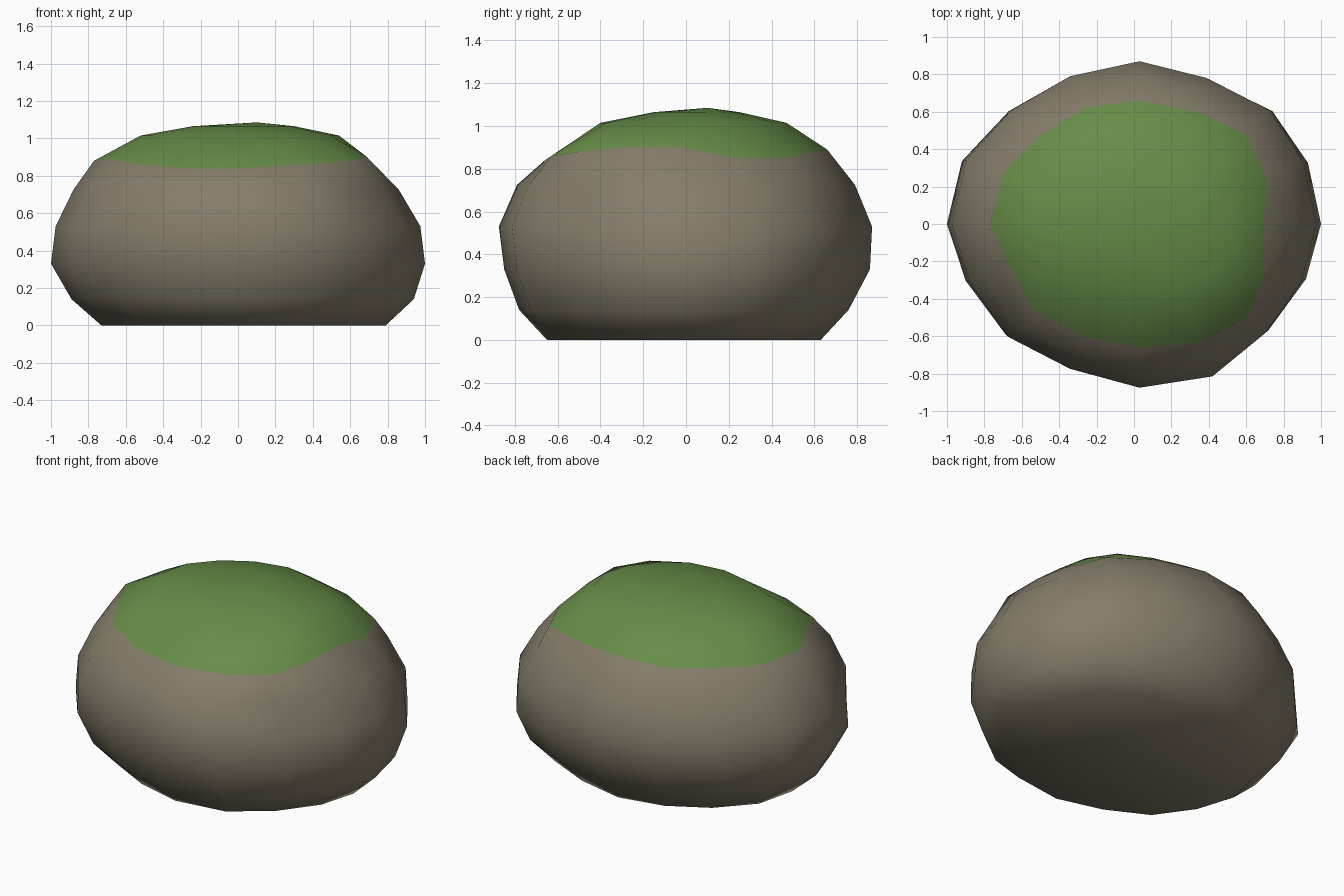
import bpy
import bmesh

cube = bpy.data.objects.get("Cube")
if cube:
    bpy.data.objects.remove(cube, do_unlink=True)


def make_material(name, colour):
    mat = bpy.data.materials.new(name)
    mat.use_nodes = True
    mat.diffuse_color = colour
    bsdf = mat.node_tree.nodes["Principled BSDF"]
    bsdf.inputs["Base Color"].default_value = colour
    bsdf.inputs["Roughness"].default_value = 0.9
    return mat


stone = make_material("stone_grey_brown", (0.235, 0.205, 0.147, 1))
moss = make_material("moss_green", (0.135, 0.265, 0.065, 1))

# Irregular plan outline, clockwise from the right-hand side
OUTLINE = [(-1, 0), (-.92, .34), (-.67, .61), (-.35, .79), (.03, .87), (.4, .78),
           (.74, .61), (.93, .33), (1, 0), (.92, -.3), (.72, -.58), (.43, -.81),
           (.03, -.87), (-.35, -.77), (-.69, -.6), (-.9, -.31)]

# Rings: height, then reach to -x, +x, front and back
STONE_RINGS = [(0, .73, .79, .65, .63), (.14, .89, .94, .78, .76),
               (.33, 1, 1, .85, .86), (.53, .975, .975, .875, .87),
               (.725, .88, .86, .79, .79)]
MOSS_RINGS = [(1.015, .52, .54, .4, .47), (1.065, .24, .3, .15, .25)]

# Wavy lower edge of the moss
MOSS_EDGE = [(-.77, 0, .88), (-.7, .28, .88), (-.51, .47, .88), (-.27, .62, .88),
             (.03, .66, .89), (.33, .6, .88), (.6, .48, .85), (.71, .23, .85),
             (.69, -.03, .9), (.69, -.28, .9), (.6, -.5, .88), (.35, -.63, .86),
             (.02, -.66, .84), (-.27, -.6, .84), (-.55, -.45, .86), (-.68, -.2, .89)]


def ring_points(z, left, right, front, back):
    return [(x * (right if x > 0 else left), y / .87 * (back if y > 0 else front), z)
            for x, y in OUTLINE]


rings = [ring_points(*r) for r in STONE_RINGS] + [MOSS_EDGE]
rings += [ring_points(*r) for r in MOSS_RINGS]

# Boulder body, skinned between the rings with a mossy crown
bm = bmesh.new()
loops = [[bm.verts.new(p) for p in ring] for ring in rings]
count = len(OUTLINE)
for level in range(len(loops) - 1):
    low, high = loops[level], loops[level + 1]
    for i in range(count):
        j = (i + 1) % count
        face = bm.faces.new((low[i], low[j], high[j], high[i]))
        face.material_index = int(level >= len(STONE_RINGS))

# Crown and flat base
apex = bm.verts.new((.1, .1, 1.085))
for i in range(count):
    face = bm.faces.new((loops[-1][i], loops[-1][(i + 1) % count], apex))
    face.material_index = 1
bm.faces.new(loops[0])
bmesh.ops.recalc_face_normals(bm, faces=bm.faces)
for face in bm.faces:
    face.smooth = True

mesh = bpy.data.meshes.new("mossy_boulder")
bm.to_mesh(mesh)
bm.free()
mesh.materials.append(stone)
mesh.materials.append(moss)
boulder = bpy.data.objects.new("mossy_boulder", mesh)
bpy.context.collection.objects.link(boulder)
